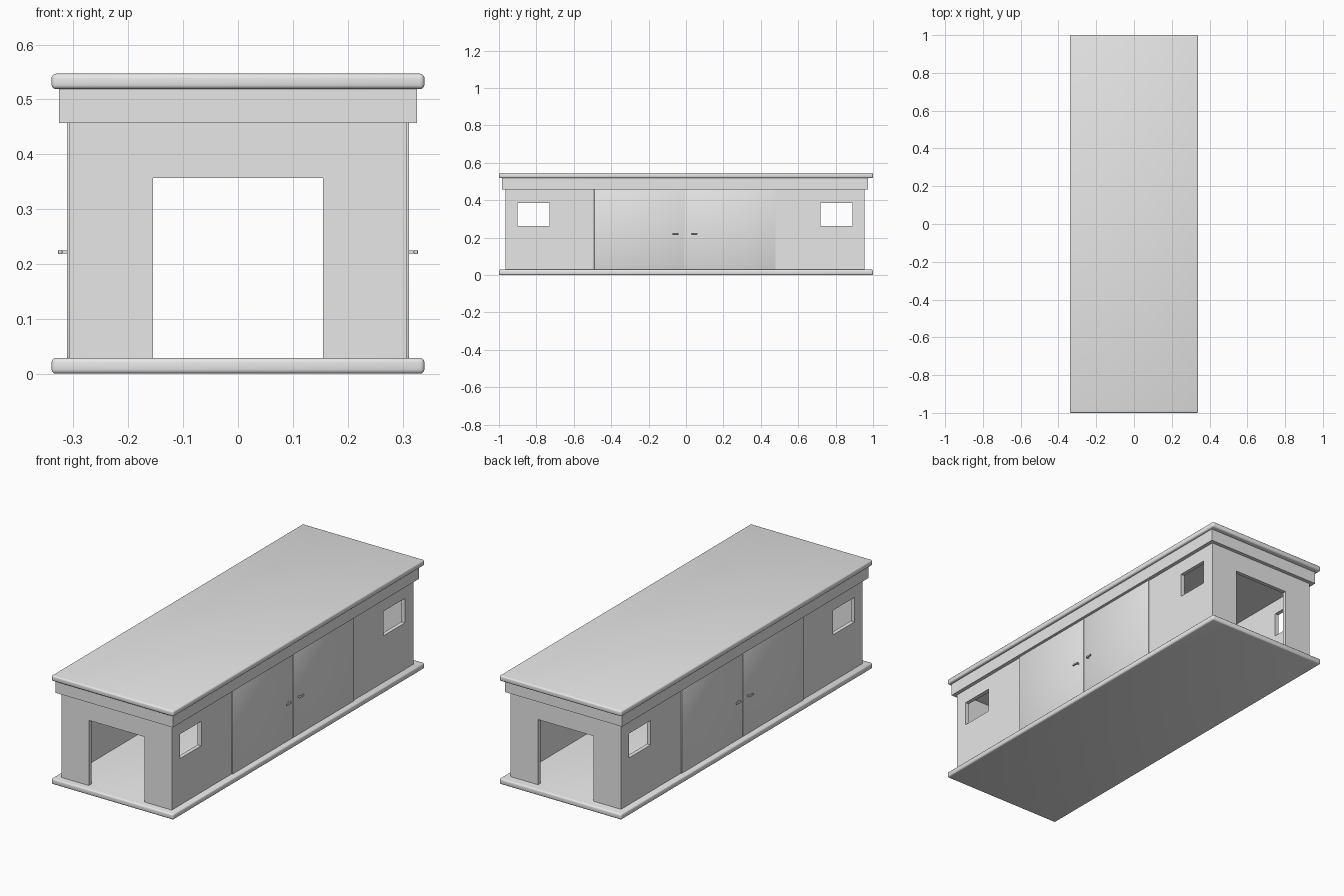
import bpy

if "Cube" in bpy.data.objects:
    bpy.data.objects.remove(bpy.data.objects["Cube"], do_unlink=True)

grey = bpy.data.materials.new("plain_grey")
grey.use_nodes = True
grey.diffuse_color = (0.8, 0.8, 0.8, 1)
grey.node_tree.nodes["Principled BSDF"].inputs["Base Color"].default_value = (0.8, 0.8, 0.8, 1)


def box(name, x, y, z, bevel=0.0, segments=3):
    """Box from (min, max) ranges, with optionally rounded edges."""
    spans = (x, y, z)
    bpy.ops.mesh.primitive_cube_add(size=1, location=[(a + b) / 2 for a, b in spans])
    ob = bpy.context.object
    ob.name = name
    ob.scale = [b - a for a, b in spans]
    bpy.ops.object.transform_apply(location=False, rotation=False, scale=True)
    ob.data.materials.append(grey)
    if bevel:
        mod = ob.modifiers.new("rounded_edges", "BEVEL")
        mod.width = bevel
        mod.segments = segments
        bpy.ops.object.modifier_apply(modifier=mod.name)
        bpy.ops.object.shade_smooth_by_angle()
    return ob


def cut(target, x, y, z):
    """Cut a box-shaped hole and discard the cutter."""
    cutter = box("cutter", x, y, z)
    cutter.hide_render = True
    mod = target.modifiers.new("hole", "BOOLEAN")
    mod.operation = "DIFFERENCE"
    mod.solver = "EXACT"
    mod.object = cutter
    bpy.context.view_layer.objects.active = target
    bpy.ops.object.modifier_apply(modifier=mod.name)
    bpy.data.objects.remove(cutter, do_unlink=True)


# Rounded slabs at the bottom and top
box("floor_slab", (-0.34, 0.34), (-1, 1), (0, 0.029), 0.008)
box("roof_slab", (-0.34, 0.34), (-1, 1), (0.519, 0.547), 0.008)

# Band under the roof
box("roof_band", (-0.326, 0.326), (-0.984, 0.974), (0.457, 0.521))

# Hollow walls with an open doorway at each end and four side windows
walls = box("walls", (-0.307, 0.307), (-0.965, 0.955), (0.027, 0.459))
cut(walls, (-0.287, 0.287), (-0.945, 0.935), (0, 0.5))
cut(walls, (-0.155, 0.155), (-1.1, 1.1), (0, 0.357))
for y in ((-0.9, -0.73), (0.72, 0.89)):
    cut(walls, (-0.5, 0.5), y, (0.263, 0.386))

# Double doors with lever handles on both long sides
SEAM = -0.006
for side, s in (("left", 1), ("right", -1)):
    def out(a, b):
        return tuple(sorted((s * a, s * b)))
    for end, d in (("front", -1), ("back", 1)):
        def along(a, b):
            return tuple(sorted((SEAM + d * a, SEAM + d * b)))
        tag = f"{side}_{end}"
        box(f"{tag}_door", out(0.295, 0.312), along(0.001, 0.485), (0.028, 0.458), 0.002, 2)
        box(f"{tag}_handle_stem", out(0.311, 0.323), along(0.034, 0.041), (0.219, 0.225))
        box(f"{tag}_handle_lever", out(0.320, 0.328), along(0.033, 0.067), (0.218, 0.226), 0.002, 2)
